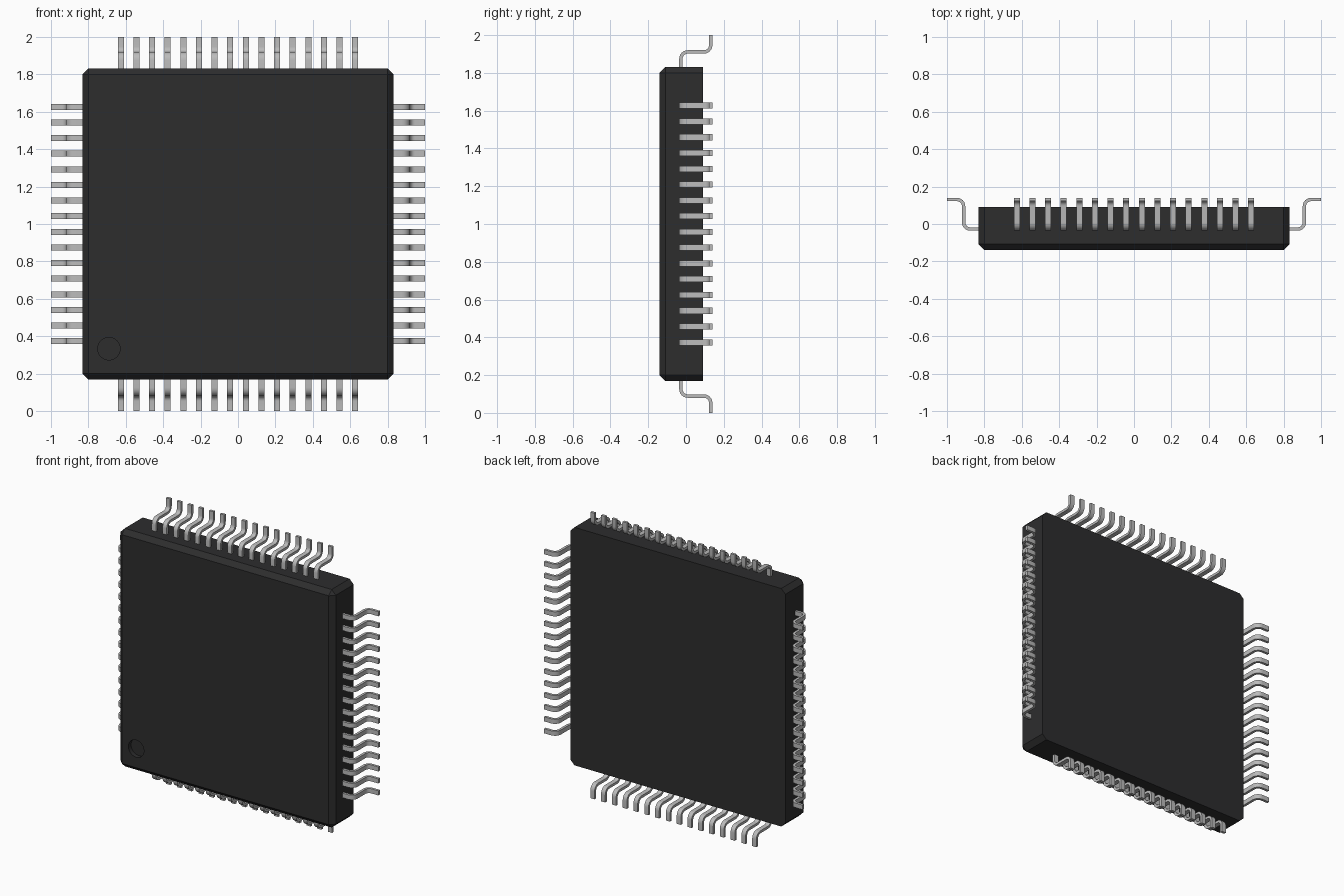
import bpy, bmesh, math
from mathutils import Vector, Matrix

if "Cube" in bpy.data.objects:
    bpy.data.objects.remove(bpy.data.objects["Cube"], do_unlink=True)


def material(name, rgb):
    m = bpy.data.materials.new(name)
    m.use_nodes = True
    col = (*rgb, 1.0)
    m.diffuse_color = col
    m.node_tree.nodes["Principled BSDF"].inputs["Base Color"].default_value = col
    return m


def add_object(name, mesh, mat):
    ob = bpy.data.objects.new(name, mesh)
    bpy.context.collection.objects.link(ob)
    if not mesh.materials:
        mesh.materials.append(mat)
    return ob


def activate(ob):
    bpy.ops.object.select_all(action='DESELECT')
    ob.select_set(True)
    bpy.context.view_layer.objects.active = ob


black = material("black plastic", (0.026, 0.026, 0.027))
silver = material("silver metal", (0.50, 0.50, 0.50))

MID_Z = 1.0
HALF = 0.832
FRONT, BACK = -0.14, 0.09
CHAMFER = 0.032

# Package body: a slab with chamfered corners and front rim
bm = bmesh.new()
bmesh.ops.create_cube(bm, size=1.0)
bmesh.ops.scale(bm, vec=(2 * HALF, BACK - FRONT, 2 * HALF), verts=bm.verts)
bmesh.ops.translate(bm, vec=(0, (FRONT + BACK) / 2, MID_Z), verts=bm.verts)
edges = [e for e in bm.edges
         if not all(abs(v.co.y - BACK) < 1e-4 for v in e.verts)]
bmesh.ops.bevel(bm, geom=edges, offset=CHAMFER, segments=1,
                profile=0.5, affect='EDGES')
mesh = bpy.data.meshes.new("body")
bm.to_mesh(mesh)
bm.free()
body = add_object("body", mesh, black)

# Round corner marker sunk into the front face
bpy.ops.mesh.primitive_cylinder_add(vertices=40, radius=0.06, depth=0.06,
                                    location=(-0.69, FRONT, 0.333),
                                    rotation=(math.pi / 2, 0, 0))
cutter = bpy.context.object
cutter.name = "marker_cutter"
cutter.hide_render = True
cutter.data.materials.append(black)
activate(body)
mod = body.modifiers.new("marker", 'BOOLEAN')
mod.operation = 'DIFFERENCE'
mod.solver = 'EXACT'
mod.object = cutter
bpy.ops.object.modifier_apply(modifier=mod.name)
bpy.data.objects.remove(cutter, do_unlink=True)
activate(body)
bpy.ops.object.shade_smooth_by_angle(angle=math.radians(25))

# Gull-wing pin: centre line in (outward, y)
PIN_COUNT, PITCH, WIDTH, THICK = 16, 0.0835, 0.032, 0.018
LOW, HIGH, RISER, R, STEPS = -0.027, 0.131, 0.911, 0.036, 6

path = [(0.80, LOW, 0.0)]
for i in range(STEPS + 1):
    a = math.pi / 2 * i / STEPS
    path.append((RISER - R + R * math.sin(a), LOW + R - R * math.cos(a), a))
for i in range(STEPS, -1, -1):
    a = math.pi / 2 * i / STEPS
    path.append((RISER + R - R * math.sin(a), HIGH - R + R * math.cos(a), a))
path.append((1.0, HIGH, 0.0))


def add_pin(bm, z):
    rings = []
    for r, y, a in path:
        n = Vector((-math.sin(a), math.cos(a), 0)) * THICK / 2
        c = Vector((r, y, z))
        w = Vector((0, 0, WIDTH / 2))
        rings.append([bm.verts.new(c + o) for o in (n + w, n - w, -n - w, -n + w)])
    for p, q in zip(rings, rings[1:]):
        for k in range(4):
            j = (k + 1) % 4
            bm.faces.new((p[k], p[j], q[j], q[k]))
    bm.faces.new(rings[0])
    bm.faces.new(rings[-1])


# One row of pins, shared by all four sides
bm = bmesh.new()
for i in range(PIN_COUNT):
    add_pin(bm, (i - (PIN_COUNT - 1) / 2) * PITCH)
bmesh.ops.recalc_face_normals(bm, faces=bm.faces)
row = bpy.data.meshes.new("pin_row")
bm.to_mesh(row)
bm.free()

for k, side in enumerate(("left", "bottom", "right", "top")):
    ob = add_object(side + "_pins", row, silver)
    ob.matrix_world = (Matrix.Translation((0, 0, MID_Z))
                       @ Matrix.Rotation(k * math.pi / 2, 4, 'Y'))
    if k == 0:
        activate(ob)
        bpy.ops.object.shade_smooth_by_angle(angle=math.radians(30))
